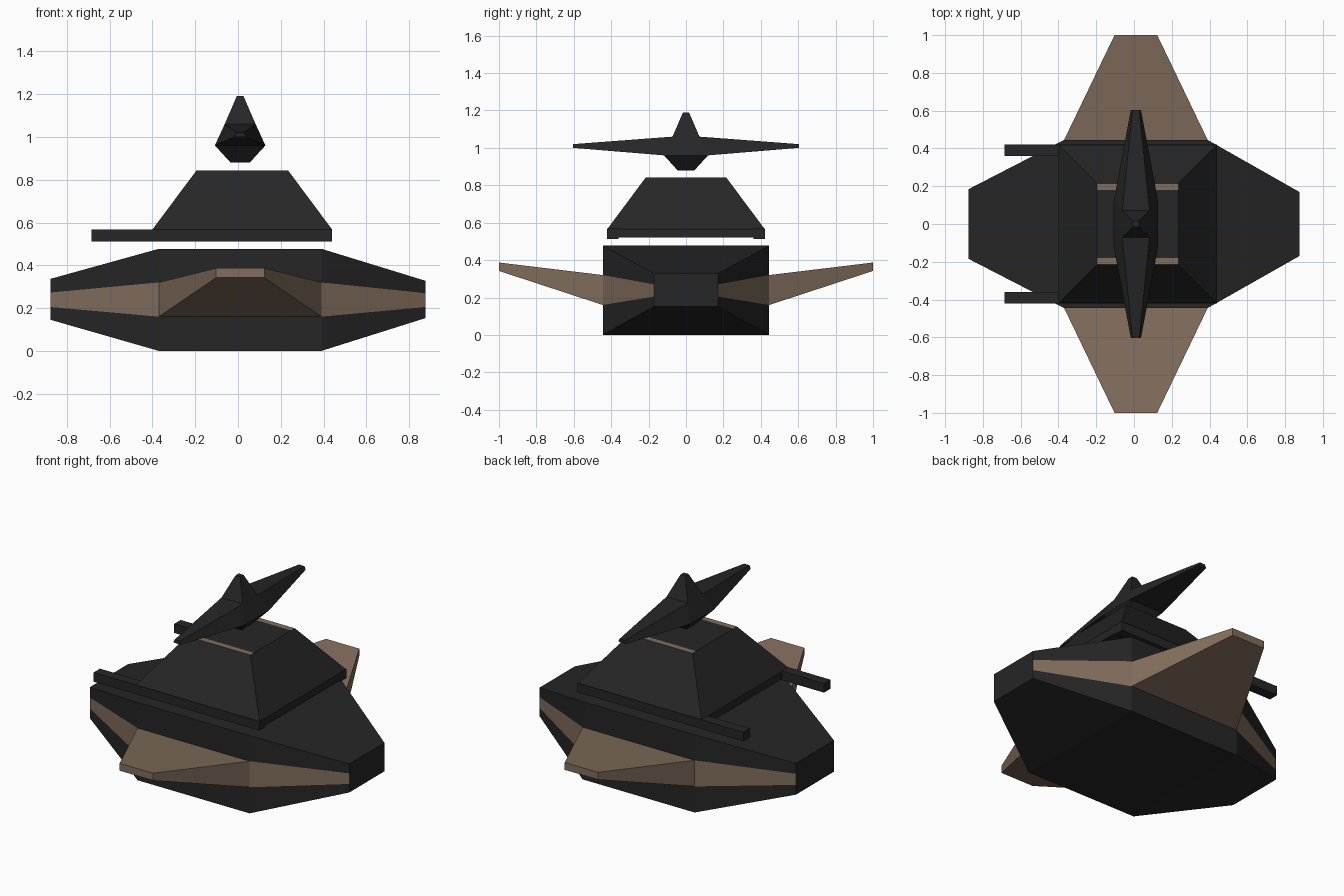
import bpy
import bmesh

default = bpy.data.objects.get("Cube")
if default:
    bpy.data.objects.remove(default, do_unlink=True)


def material(name, colour):
    mat = bpy.data.materials.new(name)
    mat.use_nodes = True
    mat.diffuse_color = (*colour, 1)
    bsdf = mat.node_tree.nodes["Principled BSDF"]
    bsdf.inputs["Base Color"].default_value = (*colour, 1)
    bsdf.inputs["Roughness"].default_value = 0.8
    return mat


CHARCOAL = material("charcoal", (0.019, 0.019, 0.019))
BROWN = material("dusty brown", (0.22, 0.152, 0.108))
MID = 0.01  # the body sits slightly off centre in x


def loft(name, rings, mats, start_cap=True, edit=None):
    """Join rings of equal point count into a flat-faced solid."""
    bm = bmesh.new()
    loops = [[bm.verts.new(p) for p in ring] for ring in rings]
    for a, b in zip(loops, loops[1:]):
        for i in range(len(a)):
            j = (i + 1) % len(a)
            bm.faces.new((a[i], a[j], b[j], b[i]))
    if start_cap:
        bm.faces.new(loops[0])
    bm.faces.new(loops[-1])
    bmesh.ops.recalc_face_normals(bm, faces=bm.faces)
    if not start_cap:
        # an open root can confuse the normals, so check against the tip
        tip = bm.faces[:][-1]
        inner = sum((v.co for v in loops[0]), loops[0][0].co * 0) / len(loops[0])
        if tip.normal.dot(tip.calc_center_median() - inner) < 0:
            bmesh.ops.reverse_faces(bm, faces=bm.faces)
    if edit:
        edit(bm)
    mesh = bpy.data.meshes.new(name)
    bm.to_mesh(mesh)
    bm.free()
    for m in mats:
        mesh.materials.append(m)
    obj = bpy.data.objects.new(name, mesh)
    bpy.context.collection.objects.link(obj)
    return obj


def flat_ring(z, hx, hy):
    """Horizontal rectangle around the body's centre line."""
    return [(MID - hx, -hy, z), (MID + hx, -hy, z), (MID + hx, hy, z), (MID - hx, hy, z)]


def upright_ring(y, bottom, top, hx_bottom, hx_top):
    """Upright trapezoid across x at a given y."""
    return [(MID - hx_bottom, y, bottom), (MID + hx_bottom, y, bottom),
            (MID + hx_top, y, top), (MID - hx_top, y, top)]


# Hull: lofted along x, with a brown band round the sides
def hull_ring(x, hy, levels):
    return [(x, -hy, z) for z in levels] + [(x, hy, z) for z in reversed(levels)]


def paint_band(bm):
    for f in bm.faces:
        c = f.calc_center_median()
        if abs(f.normal.y) > 0.4 and 0.2 < c.z < 0.28:
            f.material_index = 1


core = (0, 0.16, 0.32, 0.477)
loft("hull", [hull_ring(-0.875, 0.185, (0.145, 0.205, 0.273, 0.337)),
              hull_ring(-0.37, 0.445, core),
              hull_ring(0.39, 0.445, core),
              hull_ring(0.875, 0.17, (0.153, 0.205, 0.27, 0.328))],
     [CHARCOAL, BROWN], edit=paint_band)

# Upswept side fins
for side, s in (("front", -1), ("back", 1)):
    loft(side + "_fin", [upright_ring(s * 0.445, 0.16, 0.32, 0.38, 0.38),
                         upright_ring(s * 1.0, 0.342, 0.387, 0.113, 0.113)],
         [BROWN], start_cap=False)


# Turret: sloped block with two brown strips cut into its roof
def paint_strips(bm):
    for y in (-0.18, 0.18):
        roof = [f for f in bm.faces if f.normal.z > 0.9]
        geom = set(roof)
        for f in roof:
            geom.update(f.edges)
            geom.update(f.verts)
        bmesh.ops.bisect_plane(bm, geom=list(geom), plane_co=(0, y, 0), plane_no=(0, 1, 0))
    for f in bm.faces:
        if f.normal.z > 0.9 and abs(f.calc_center_median().y) > 0.1:
            f.material_index = 1


turret = loft("turret", [flat_ring(0.52, 0.42, 0.42), flat_ring(0.567, 0.42, 0.42),
                         flat_ring(0.842, 0.215, 0.215)],
              [CHARCOAL, BROWN], edit=paint_strips)
turret.location.x = 0.01

# Long barrels along the turret's lower edges
for side, s in (("front", -1), ("back", 1)):
    ends = [[(x, s * 0.36, 0.512), (x, s * 0.422, 0.512),
             (x, s * 0.422, 0.568), (x, s * 0.36, 0.568)] for x in (-0.685, 0.44)]
    loft(side + "_barrel", ends, [CHARCOAL])

# Floating craft: faceted body with two tapering blades
loft("craft_body", [flat_ring(0.88, 0.045, 0.045), flat_ring(0.96, 0.118, 0.118),
                    flat_ring(1.06, 0.072, 0.072), flat_ring(1.19, 0.016, 0.016)],
     [CHARCOAL])
for side, s in (("front", -1), ("back", 1)):
    root = upright_ring(s * 0.118, 0.96, 1.06, 0.118, 0.072)
    root = [(x, y if z < 1 else s * 0.072, z) for x, y, z in root]
    loft(side + "_blade", [root, upright_ring(s * 0.603, 1.0, 1.02, 0.027, 0.018)],
         [CHARCOAL], start_cap=False)
